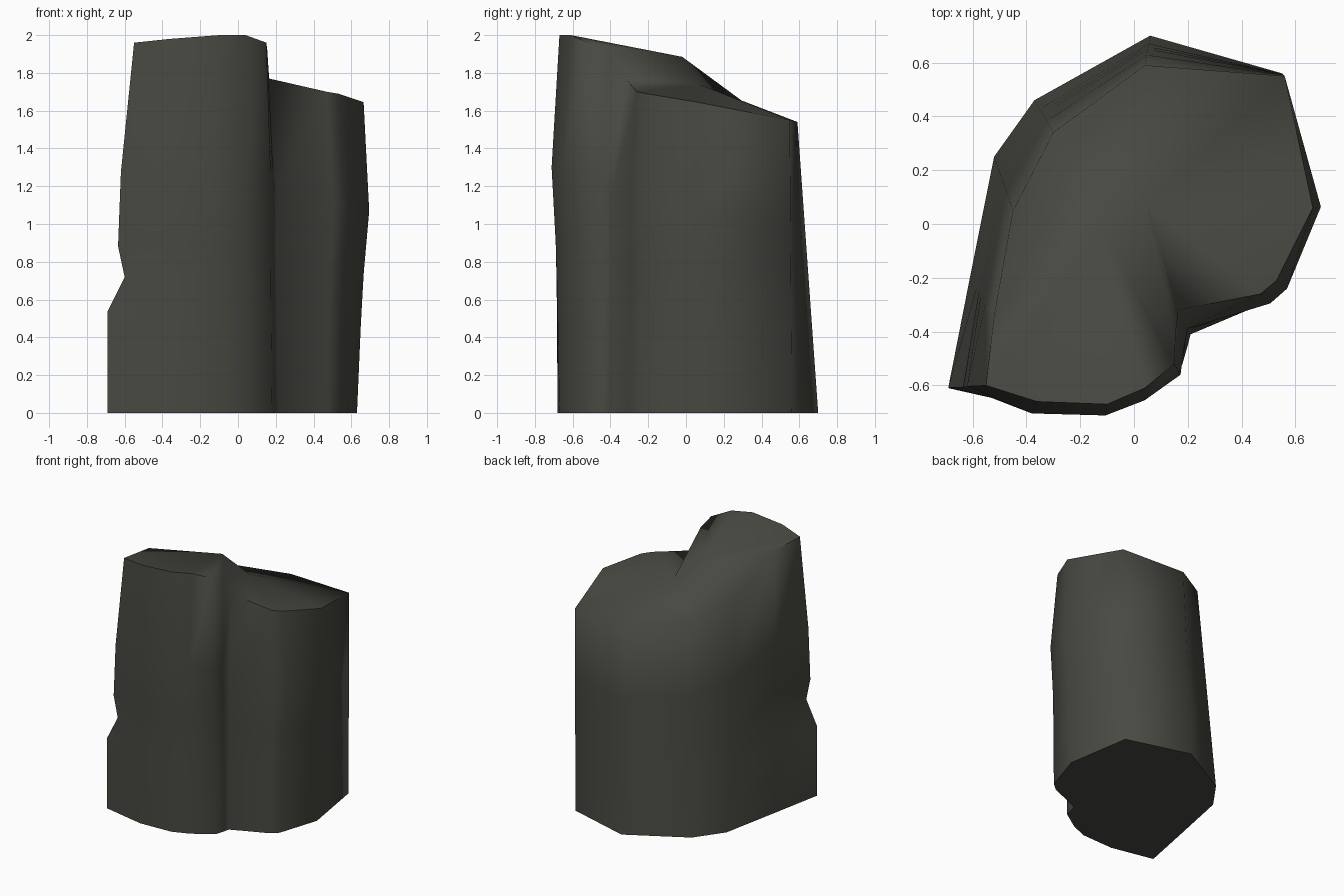
import bpy, bmesh, math

if "Cube" in bpy.data.objects:
    bpy.data.objects.remove(bpy.data.objects["Cube"])

# footprint outline (x, y) and top rim (x, y, z), counter-clockwise from the front left corner
base = [(-.69, -.61), (-.36, -.68), (-.10, -.67), (.03, -.62), (.18, -.52),
        (.20, -.45), (.21, -.41), (.47, -.30), (.53, -.25), (.63, .06),
        (.55, .56), (.06, .70), (-.37, .46), (-.52, .25), (-.61, -.20)]
rim = [(-.55, -.60, 1.96), (-.36, -.66, 1.98), (-.10, -.67, 2.0), (.04, -.61, 2.0), (.15, -.52, 1.96),
       (.155, -.40, 1.92), (.165, -.32, 1.77), (.47, -.26, 1.70), (.53, -.21, 1.69), (.665, .06, 1.645),
       (.56, .55, 1.55), (.04, .59, 1.54), (-.30, .34, 1.62), (-.45, .05, 1.72), (-.52, -.34, 1.945)]
# per level: height fraction, outward bulge, x of the chipped front left corner
levels = [(0, 0, -.69), (.275, .01, -.69), (.367, .015, -.60),
          (.45, .02, -.635), (.65, .042, -.62), (1, 0, -.55)]

bm = bmesh.new()
n = len(base)
rings = []
for f, bulge, corner_x in levels:
    ring = []
    for i, ((bx, by), (tx, ty, tz)) in enumerate(zip(base, rim)):
        x, y = bx + (tx - bx) * f, by + (ty - by) * f
        if i == 0:
            x = corner_x
        elif y < .3 and x > -.45:
            r = math.hypot(x, y)
            x, y = x * (1 + bulge / r), y * (1 + bulge / r)
        ring.append(bm.verts.new((x, y, tz * f)))
    rings.append(ring)

# sides and underside
for a, b in zip(rings, rings[1:]):
    for i in range(n):
        j = (i + 1) % n
        bm.faces.new((a[i], a[j], b[j], b[i]))
bm.faces.new(rings[0][::-1])

# stepped top: tall front left block, lower sloping back block
t = rings[-1]
ridge = bm.verts.new((-.12, -.02, 1.885))
foot = bm.verts.new((.05, .07, 1.74))
for i in (0, 1, 2, 3, 4, 12, 13, 14):
    bm.faces.new((ridge, t[i], t[(i + 1) % n]))
for i in range(6, 12):
    bm.faces.new((foot, t[i], t[i + 1]))
bm.faces.new((ridge, t[5], foot))
bm.faces.new((foot, t[5], t[6]))
bm.faces.new((ridge, foot, t[12]))
bmesh.ops.recalc_face_normals(bm, faces=bm.faces)

mesh = bpy.data.meshes.new("stone_block")
bm.to_mesh(mesh)
bm.free()
stone = bpy.data.materials.new("dark stone")
stone.diffuse_color = (.065, .066, .054, 1)
stone.use_nodes = True
stone.node_tree.nodes["Principled BSDF"].inputs["Base Color"].default_value = stone.diffuse_color
mesh.materials.append(stone)
block = bpy.data.objects.new("stone_block", mesh)
bpy.context.collection.objects.link(block)

# soft shading, crisp at the front rim and underside
bpy.context.view_layer.objects.active = block
block.select_set(True)
bpy.ops.object.shade_smooth_by_angle(angle=math.radians(76))
